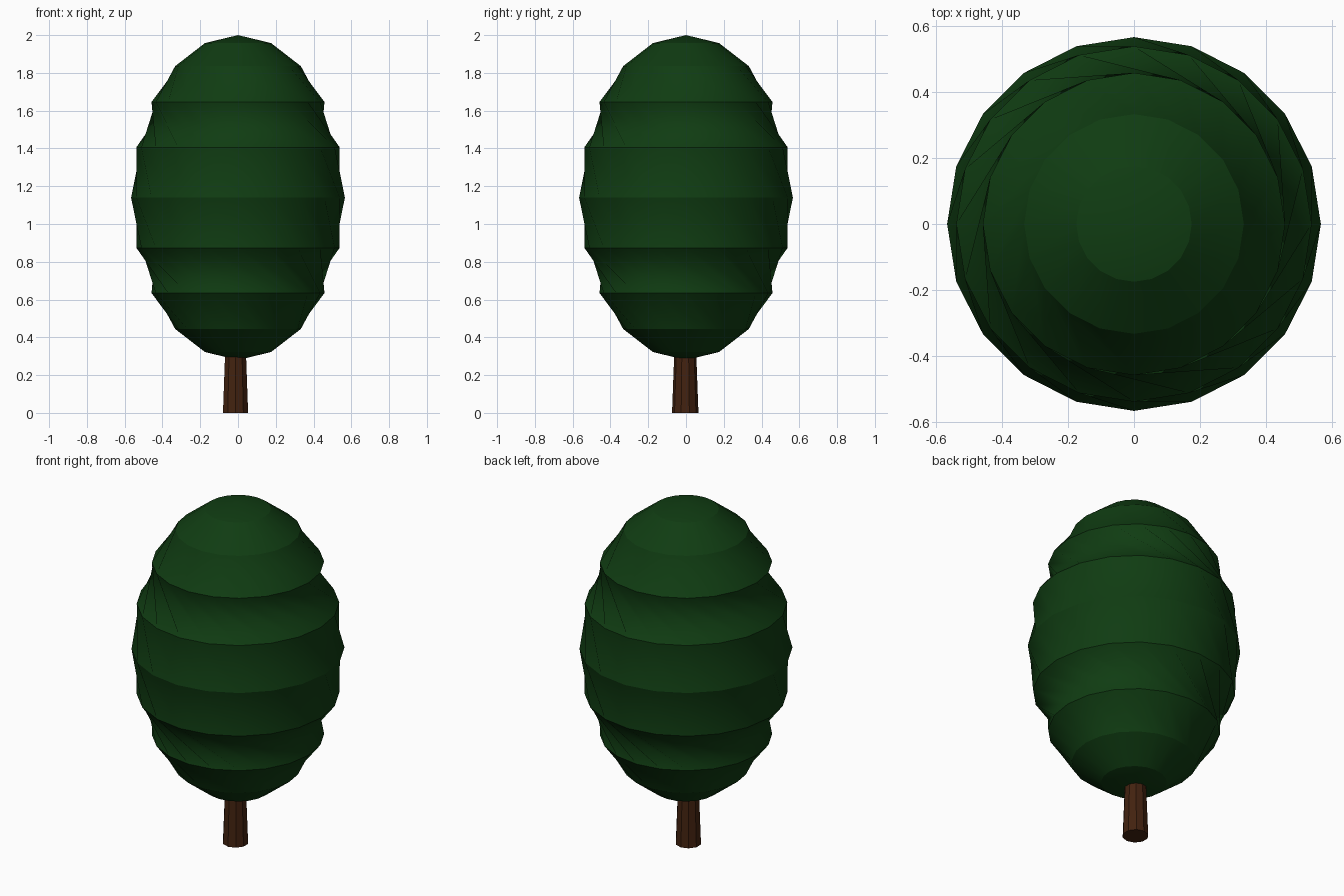
import bpy, bmesh
from math import sin, cos, pi

old = bpy.data.objects.get("Cube")
if old:
    bpy.data.objects.remove(old, do_unlink=True)


def make_material(name, color):
    mat = bpy.data.materials.new(name)
    mat.use_nodes = True
    mat.diffuse_color = (*color, 1)
    bsdf = mat.node_tree.nodes["Principled BSDF"]
    bsdf.inputs["Base Color"].default_value = (*color, 1)
    bsdf.inputs["Roughness"].default_value = 0.9
    return mat


def make_object(name, bm, mat):
    bmesh.ops.recalc_face_normals(bm, faces=bm.faces)
    mesh = bpy.data.meshes.new(name)
    bm.to_mesh(mesh)
    bm.free()
    mesh.materials.append(mat)
    obj = bpy.data.objects.new(name, mesh)
    bpy.context.collection.objects.link(obj)
    return obj


leaf_green = make_material("leaf green", (0.005, 0.045, 0.006))
bark_brown = make_material("bark brown", (0.055, 0.016, 0.005))

# Foliage: egg-shaped crown of stacked rings, each band twisted into a waist
SIDES, RINGS = 20, 10
RADIUS, HALF_HEIGHT, CENTRE = 0.566, 0.86, 1.14
TWISTS = [0, 1, 2, 1]

bm = bmesh.new()
rings = []
for k in range(1, RINGS):
    polar = pi * k / RINGS
    r, z = RADIUS * sin(polar), CENTRE + HALF_HEIGHT * cos(polar)
    rings.append([bm.verts.new((r * cos(2 * pi * i / SIDES),
                                r * sin(2 * pi * i / SIDES), z))
                  for i in range(SIDES)])

for ring, z in ((rings[0], CENTRE + HALF_HEIGHT), (rings[-1], CENTRE - HALF_HEIGHT)):
    pole = bm.verts.new((0, 0, z))
    for i in range(SIDES):
        bm.faces.new((pole, ring[i], ring[(i + 1) % SIDES]))

for upper, lower, twist in zip(rings, rings[1:], TWISTS + TWISTS[::-1]):
    for i in range(SIDES):
        a, b = upper[i], upper[(i + 1) % SIDES]
        c, d = lower[(i + twist) % SIDES], lower[(i + twist + 1) % SIDES]
        bm.faces.new((a, c, d))
        bm.faces.new((a, d, b))

# Smooth around each band, crisp along the rings
for face in bm.faces:
    face.smooth = True
for ring in rings:
    for i in range(SIDES):
        bm.edges.get((ring[i], ring[(i + 1) % SIDES])).smooth = False
make_object("foliage", bm, leaf_green)

# Trunk: tapered, faceted post set slightly off centre
bm = bmesh.new()
bmesh.ops.create_cone(bm, cap_ends=True, segments=10,
                      radius1=0.07, radius2=0.055, depth=0.4)
trunk = make_object("trunk", bm, bark_brown)
trunk.location = (-0.013, -0.004, 0.2)
